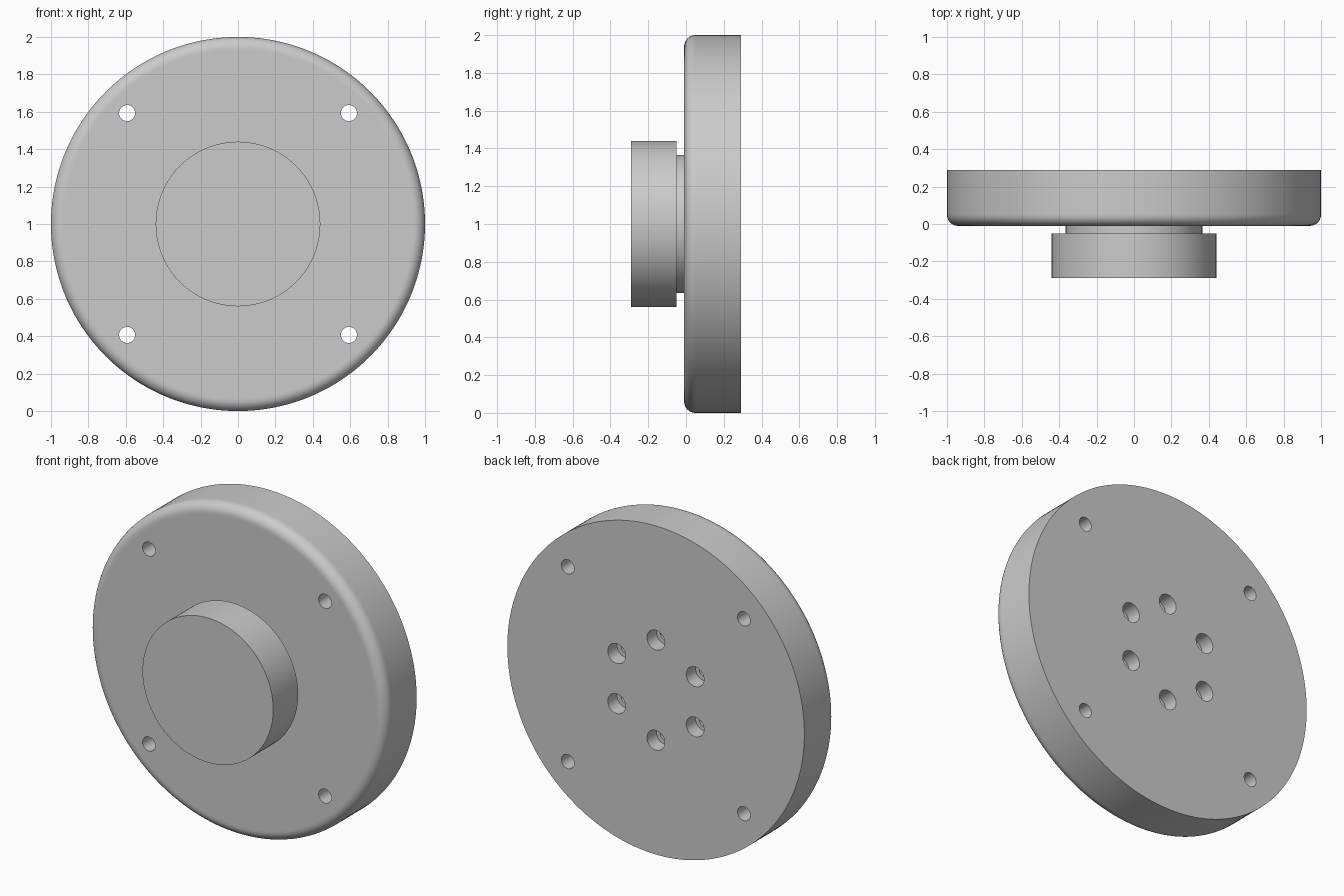
import bpy
import bmesh
from math import sin, cos, pi, radians

cube = bpy.data.objects.get("Cube")
if cube:
    bpy.data.objects.remove(cube, do_unlink=True)

# One plain grey
grey = bpy.data.materials.new("light_grey")
grey.use_nodes = True
colour = (0.6, 0.6, 0.6, 1)
grey.diffuse_color = colour
grey.node_tree.nodes["Principled BSDF"].inputs["Base Color"].default_value = colour

FRONT, BACK = -0.29, 0.29
PLATE_FRONT = -0.01
KNOB_BACK = -0.05
HEIGHT = 1.0      # height of the shared axis
FILLET = 0.06


def lathe(name, profile, x=0, z=0, sides=128):
    """Turn (radius, y) points around the y axis and cap both ends."""
    bm = bmesh.new()
    rings = [[bm.verts.new((x + r * cos(2 * pi * i / sides), y,
                            HEIGHT + z + r * sin(2 * pi * i / sides)))
              for i in range(sides)] for r, y in profile]
    for a, b in zip(rings, rings[1:]):
        for i in range(sides):
            j = (i + 1) % sides
            bm.faces.new((a[i], a[j], b[j], b[i]))
    bm.faces.new(rings[0])
    bm.faces.new(rings[-1])
    bmesh.ops.recalc_face_normals(bm, faces=bm.faces)
    mesh = bpy.data.meshes.new(name)
    bm.to_mesh(mesh)
    bm.free()
    mesh.materials.append(grey)
    obj = bpy.data.objects.new(name, mesh)
    bpy.context.collection.objects.link(obj)
    return obj


def select(obj):
    bpy.ops.object.select_all(action='DESELECT')
    obj.select_set(True)
    bpy.context.view_layer.objects.active = obj


def drill(obj, cutters):
    """Subtract every cutter from the part."""
    select(obj)
    for cutter in cutters:
        mod = obj.modifiers.new("hole", 'BOOLEAN')
        mod.operation = 'DIFFERENCE'
        mod.solver = 'EXACT'
        mod.object = cutter
        bpy.ops.object.modifier_apply(modifier=mod.name)


# Round plate with a rounded front rim
arc = [(1 - FILLET + FILLET * sin(a), PLATE_FRONT + FILLET - FILLET * cos(a))
       for a in (pi / 2 * i / 8 for i in range(9))]
plate = lathe("plate", [(0.93, PLATE_FRONT), *arc, (1, 0.06), (1, BACK)], sides=160)

# Knob with a narrower neck touching the plate
knob = lathe("knob", [(0.44, FRONT), (0.44, KNOB_BACK),
                      (0.365, KNOB_BACK), (0.365, PLATE_FRONT)])

# Four mounting holes through the plate
mounts = [lathe("mount_cutter", [(0.043, -0.2), (0.043, 0.5)], sx * 0.593, sz * 0.593, 32)
          for sx in (-1, 1) for sz in (-1, 1)]

# Six stepped screw holes from the back, running on into the knob
screws = [lathe("screw_cutter",
                [(0.034, -0.18), (0.034, 0.2), (0.06, 0.2), (0.06, 0.5)],
                0.305 * sin(pi / 3 * i), 0.305 * cos(pi / 3 * i), 32)
          for i in range(6)]

drill(plate, mounts + screws)
drill(knob, screws)
for cutter in mounts + screws:
    bpy.data.objects.remove(cutter, do_unlink=True)

for part in (plate, knob):
    select(part)
    bpy.ops.object.shade_smooth_by_angle(angle=radians(30))
